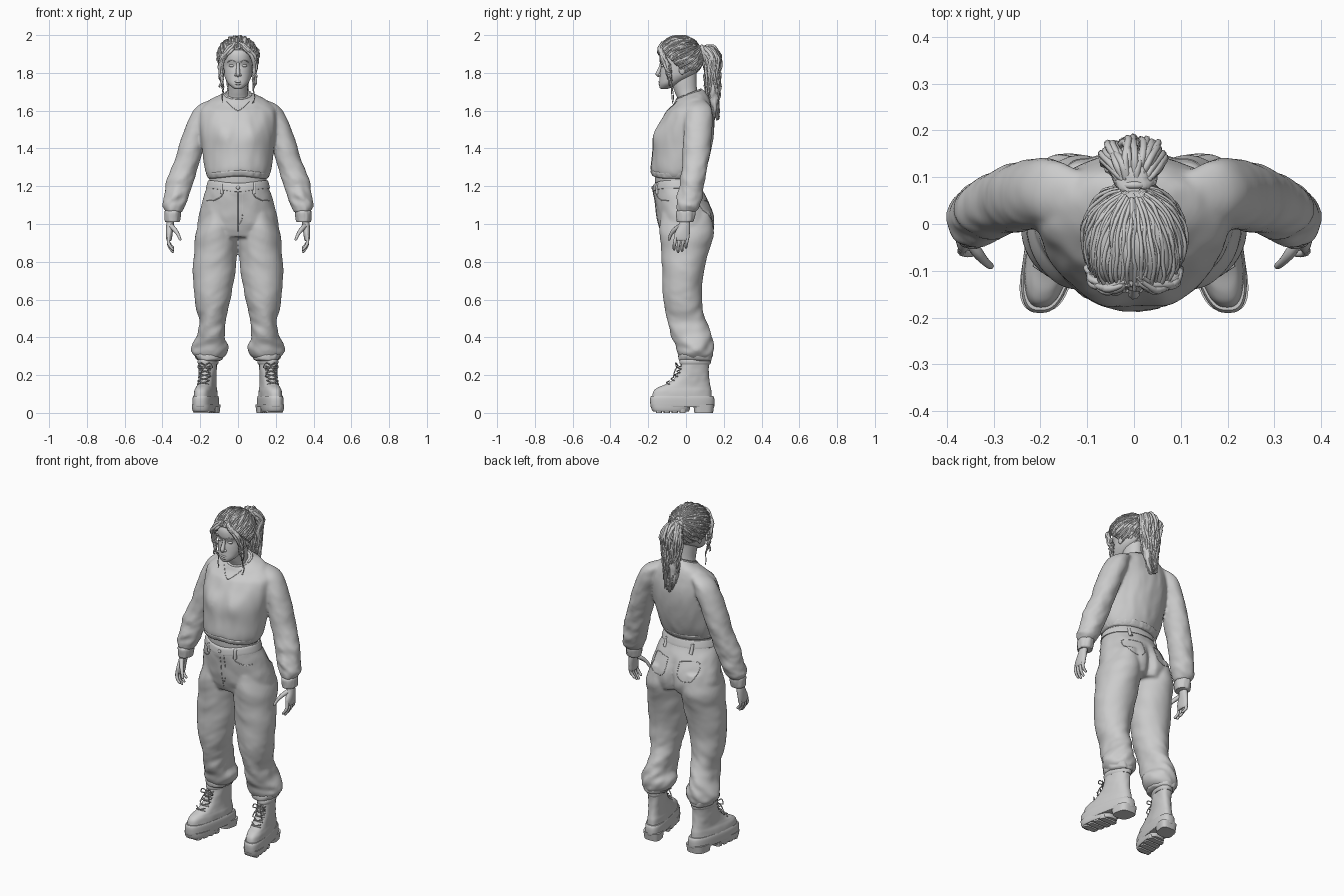
import bpy, bmesh, math, random
from mathutils import Vector, noise

random.seed(4)
CM = 0.01
SIDES = (("left", 1), ("right", -1))
if bpy.data.objects.get("Cube"):
    bpy.data.objects.remove(bpy.data.objects["Cube"])
grey = (0.6, 0.6, 0.6, 1)
clay = bpy.data.materials.new("matte_grey")
clay.use_nodes = True
clay.diffuse_color = grey
clay.node_tree.nodes["Principled BSDF"].inputs["Base Color"].default_value = grey

def finish(bm, name, angle=50):
    bmesh.ops.recalc_face_normals(bm, faces=bm.faces)
    mesh = bpy.data.meshes.new(name)
    bm.to_mesh(mesh)
    bm.free()
    mesh.materials.append(clay)
    obj = bpy.data.objects.new(name, mesh)
    bpy.context.collection.objects.link(obj)
    bpy.ops.object.select_all(action="DESELECT")
    obj.select_set(True)
    bpy.context.view_layer.objects.active = obj
    bpy.ops.object.shade_smooth_by_angle(angle=math.radians(angle))
    return obj

def fuse(name, parts):
    """Merge overlapping cloth pieces into one seamless skin."""
    for obj in parts:
        obj.select_set(True)
    bpy.context.view_layer.objects.active = parts[0]
    bpy.ops.object.join()
    whole = parts[0]
    whole.name = name
    remesh = whole.modifiers.new("blend", "REMESH")
    remesh.mode, remesh.voxel_size, remesh.use_smooth_shade = "VOXEL", 0.008, True
    whole.modifiers.new("soften", "SMOOTH").iterations = 5
    for mod in ("blend", "soften"):
        bpy.ops.object.modifier_apply(modifier=mod)
    return whole

def spline(rows, steps):
    """Smooth curve through rows of any length."""
    out = []
    for i in range(len(rows) - 1):
        a, b, c, d = (rows[min(max(i + k, 0), len(rows) - 1)] for k in (-1, 0, 1, 2))
        for t in (s / steps for s in range(steps)):
            out.append([q + t / 2 * (r - p + t * (2 * p - 5 * q + 4 * r - e + t * (3 * (q - r) + e - p)))
                        for p, q, r, e in zip(a, b, c, d)])
    return out + [list(rows[-1])]

def skin_rings(bm, rings):
    n = len(rings[0])
    for a, b in zip(rings, rings[1:]):
        for k in range(n):
            bm.faces.new((a[k], a[(k + 1) % n], b[(k + 1) % n], b[k]))
    bm.faces.new(rings[0])
    bm.faces.new(rings[-1])

def loft(name, rows, side=1, n=56, power=2, steps=6, fold=0, freq=(14, 14, 14), fade=lambda z: 1, shape=lambda p: p, shear=0):
    """Stack of rounded rings; each row is height, x extents, y extents."""
    bm = bmesh.new()
    rings = []
    for z, xa, xb, ya, yb in spline(rows, steps):
        ring = []
        for k in range(n):
            t = math.tau * k / n
            c, s = (math.copysign(abs(f) ** (2 / power), f) for f in (math.cos(t), math.sin(t)))
            p = Vector(((xa + xb) / 2 + c * (xb - xa) / 2, (ya + yb) / 2 + s * (yb - ya) / 2, z)) * CM
            p.x -= shear * p.y
            q = Vector((p.x * freq[0], p.y * freq[1], (p.z + p.x * 0.5) * freq[2]))
            p += Vector((c, s, 0)) * (noise.noise(q) + 0.5 * noise.noise(q * 2.1)) * fold * fade(p.z)
            p = shape(p)
            ring.append(bm.verts.new((p.x * side, p.y, p.z)))
        rings.append(ring)
    skin_rings(bm, rings)
    return finish(bm, name)

def even(rows):
    """Rows of height, half width, front, back become full extents."""
    return [(z, -w, w, f, b) for z, w, f, b in rows]

def tubes(name, paths, side=1, steps=5, sides=8):
    """Round tubes through points of x, y, z, radius."""
    bm = bmesh.new()
    for path in (spline(pts, steps) for pts in paths):
        rings = []
        for i, (x, y, z, r) in enumerate(path):
            d = Vector(path[min(i + 1, len(path) - 1)][:3]) - Vector(path[max(i - 1, 0)][:3])
            u = d.cross(Vector((0.31, 0.9, 0.3))).normalized()
            v = d.cross(u).normalized()
            turns = [math.tau * k / sides for k in range(sides)]
            ring = [(Vector((x, y, z)) + (u * math.cos(t) + v * math.sin(t)) * max(r, 0.02)) * CM for t in turns]
            rings.append([bm.verts.new((p.x * side, p.y, p.z)) for p in ring])
        skin_rings(bm, rings)
    return finish(bm, name, 80)

def ball(name, centre, size):
    bm = bmesh.new()
    bmesh.ops.create_uvsphere(bm, u_segments=20, v_segments=12, radius=CM)
    for v in bm.verts:
        v.co = Vector(a * b for a, b in zip(v.co, size)) + Vector(centre) * CM
    finish(bm, name)

def drape(obj, pts, r, front=-1):
    """Lay x, z points onto a surface as a thin seam path."""
    cast = [obj.ray_cast(Vector((x * CM, front, z * CM)), Vector((0, -front, 0))) for x, z in spline(pts, 5)]
    return [(*(loc / CM), r) for hit, loc, _, _ in cast if hit]

# Sweater: soft bust, collar rising to the back, hem lifted at the front
def arch(p, amount):
    if p.y < 0:
        p.z += amount * math.exp(-(p.x / 0.1) ** 2)
    return p

def drape_sweater(p):
    if p.y < 0:
        for x in (-0.075, 0.075):
            p.y -= 0.02 * math.exp(-((p.x - x) / 0.05) ** 2 - ((p.z - 1.47) / 0.07) ** 2)
    p.z += max(0, (p.z - 1.6) / 0.085) * p.y * 0.4
    return arch(p, 0.015) if p.z < 1.3 else p

body = loft("sweater_body", even([
    (124, 15.5, -17.5, 8), (127, 17, -18.5, 9.5), (132, 18, -18.5, 11.5), (140, 19, -17.5, 13.5), (148, 20, -16, 14.8),
    (155, 20.5, -13, 15), (161, 19.5, -9.5, 14), (165, 14.5, -6.5, 12), (167.5, 8.5, -5.5, 9), (168.5, 6.5, -4.5, 7.5)]),
    fold=0.006, freq=(16, 16, 5), shape=drape_sweater, n=80)
sleeves = [loft(label + "_sleeve", [
    (166, 9, 14, 4, 9), (164, 9, 19, 1.5, 11.5), (161, 11, 23, 0, 13.3), (155, 13, 26.3, -1, 14.2), (145, 17, 30, -1.5, 13.5),
    (135, 20, 33.2, -2, 12.5), (125, 22.7, 37, -3, 10.5), (117, 25, 39.2, -4, 9), (111, 27.5, 40, -5.3, 7.5),
    (107.5, 29.5, 39.3, -5.5, 6), (106, 30.5, 38.6, -5, 5)], s, fold=0.014, freq=(12, 12, 18),
    fade=lambda z: min(1, 0.3 + 2 * max(0, 1.4 - z))) for label, s in SIDES]
sweater = fuse("sweater", [body] + sleeves)
loft("sweater_hem", even([(123.8, 15.2, -17, 7.6), (124.5, 16, -18, 8.5), (126.5, 16.8, -18.7, 9.5), (127.2, 16.5, -18, 9.2)]),
     n=120, fold=0.004, freq=(50, 50, 4), shape=lambda p: arch(p, 0.015))
circle = [math.tau * k / 24 for k in range(25)]
tubes("neckband", [[(6.9 * math.cos(a), 1.5 + 6.3 * math.sin(a), 168.6 + 2.5 * math.sin(a), 0.6) for a in circle]], steps=2)
tubes("necklace", [drape(sweater, [(x, 165 - 5 * (1 - abs(x) / 6) ** 0.7) for x in (-6, -3, 0, 3, 6)], 0.2)])

# Cuffs and hands
for label, s in SIDES:
    loft(label + "_cuff", [(101, 31, 38.5, -4.5, 3.6), (102, 30.6, 39, -5, 4.2), (106, 30.2, 39, -5.2, 5), (107.5, 31, 38.5, -4, 4.5)],
         s, fold=0.004, freq=(40, 40, 10))
    loft(label + "_palm", [(103, 33.5, 37.5, -3, 2), (99, 34, 38, -4, 2.2), (95, 34.6, 38.2, -6, 2), (92, 35, 38, -6, 1.6), (91, 35.5, 37.5, -5, 1)],
         s, n=24)
    fingers = [[(35.5, -3, 99, 1.3), (33.5, -6, 97, 1.2), (31.8, -8, 94.5, 0.9), (30.6, -9, 91.8, 0.7), (30.3, -9.2, 91.3, 0.1)]]
    for y, drop in zip((-5.3, -3.2, -1.1, 1), (5.5, 6.8, 6.2, 4.5)):
        fingers.append([(36.6, y, 94, 0.9), (36.8, y - 0.6, 92 - drop * 0.3, 0.9), (35.8, y - 1, 92 - drop * 0.7, 0.8),
                        (34.4, y - 1, 92 - drop, 0.65), (34, y - 1, 91.6 - drop, 0.1)])
    tubes(label + "_fingers", fingers, s)

# Bare waist and baggy trousers
loft("midriff", even([(114, 15, -13, 7), (120, 15, -16, 7), (126.5, 15, -16.5, 7)]))

def seat(p):
    if p.y > 0:
        p.y -= 0.03 * math.exp(-(p.x / 0.022) ** 2) * max(0, min(1, (1.14 - p.z) * 8))
    return arch(p, -0.02) if p.z > 1.17 else p

hips = loft("trouser_hips", even([
    (123, 15.7, -16.8, 7.5), (119, 16.6, -17.2, 8.5), (112, 18.8, -16.6, 12), (104, 20.8, -15.5, 15), (98, 21.5, -14, 15.2), (93, 20, -12, 13.5)]),
    fold=0.004, shape=seat, n=80)
legs = [loft(label + "_trouser_leg", [
    (106, 3, 18, -13, 13), (95, 0.2, 22.5, -14, 14.6), (85, 0.5, 23.3, -13, 12), (75, 1.3, 24, -12.6, 9.5),
    (65, 3, 23.5, -12.3, 8.5), (56, 4.8, 22, -11.3, 8.8), (48, 6, 20.8, -9.5, 11), (41, 7, 21.8, -8, 13.3), (35, 5.3, 24.2, -5.5, 14.8),
    (31, 6.5, 23.6, -4, 14), (28, 10, 20.5, -2, 12.5)], s, fold=0.016, freq=(8, 8, 13), steps=9,
    fade=lambda z: min(1, 0.25 + 2 * max(0, 0.7 - z))) for label, s in SIDES]
trousers = fuse("trousers", [hips] + legs)
loft("waistband", even([(119, 16.7, -17.4, 8.7), (119.4, 16.9, -17.7, 8.9), (122.5, 16.1, -17.3, 7.9), (123.3, 15.7, -16.8, 7.5)]),
     steps=3, shape=lambda p: arch(p, -0.02))
for label, s in SIDES:
    loft(label + "_trouser_cuff", [(27.5, 10, 20.5, -3, 13), (28.5, 8.5, 22, -4, 13.7), (31, 8.3, 22.6, -4, 14), (32, 9, 21, -2, 13)],
         s, fold=0.008, freq=(30, 30, 8))
    tubes(label + "_pocket_seams", [
        drape(trousers, [(s * 8, 117), (s * 9, 114.5), (s * 13, 112.5), (s * 16.5, 112.5)], 0.25),
        drape(trousers, [(s * x, z) for x, z in ((4, 112), (4.5, 104), (9, 101.5), (14, 104), (14, 112), (4, 112))], 0.2, 1)])
    tubes(label + "_belt_loops", [drape(trousers, [(s * 8.7, z) for z in (116, 119, 121.5)], 1, f) for f in (-1, 1)])
tubes("fly_seam", [drape(trousers, [(2.5, 117), (2.5, 106), (1.5, 101), (0, 99)], 0.2), drape(trousers, [(0, 117), (0, 108), (0, 96)], 0.2)])
ball("waist_button", (0, -17.7, 119.2), (1, 0.6, 1))

# Chunky lace-up boots, toes turned out
def boot(name, rows, s, **kw):
    loft(name, [(z, 16.7 - w, 16.7 + w, f, b) for z, w, f, b in rows], s, shear=0.18, **kw)

for label, s in SIDES:
    boot(label + "_boot_platform", [(3, 5.4, -18.3, 14.5), (3.6, 5.7, -18.8, 15), (7.5, 5.7, -19, 15), (9, 5.3, -18.4, 14.3)], s, power=2.8, steps=3)
    boot(label + "_boot_fore_sole", [(0.8, 5.1, -17.5, 1.5), (1.8, 5.5, -18.2, 2), (4.5, 5.6, -18.8, 2.5)], s, power=2.8, steps=2)
    boot(label + "_boot_heel", [(0, 5, 4.5, 14.3), (4.5, 5.5, 3.8, 15)], s, power=3.2, steps=2)
    for k in range(4):
        y = -16 + 4.2 * k
        boot(label + "_tread_lug_" + str(k + 1), [(0, 4.2 + 0.3 * min(k, 2), y, y + 3.2), (2, 4.5 + 0.3 * min(k, 2), y, y + 3.4)], s, power=6, n=24, steps=1)
    boot(label + "_boot_upper", [
        (8, 5.3, -18, 13.6), (11.5, 5.1, -17.2, 13.3), (13.5, 4.7, -14.8, 13), (15.3, 4.5, -10.5, 12.7), (18, 4.4, -6.5, 12.3),
        (22, 4.4, -3.6, 12), (27, 4.7, -2.6, 12.4), (31, 5, -2.4, 12.6)], s, fold=0.003, power=2.4)
    boot(label + "_boot_collar", [(25.5, 4.8, -3, 12.7), (26.5, 5.3, -3.4, 13.1), (27.8, 5.3, -3.3, 13.1), (28.5, 4.8, -2.8, 12.7)], s, steps=3)
    laces = []
    for d in (-1, 1):
        for y, z in ((-10, 16), (-7.5, 18), (-5.6, 20), (-4.4, 22), (-3.8, 24)):
            x = 16.7 - 0.18 * y
            laces.append([(x - 3 * d, y + 1.2, z - 0.8, 0.3), (x, y - 0.4, z, 0.3), (x + 3 * d, y + 1.2, z + 0.9, 0.3)])
        laces.append([(17.4, -4.2, 25, 0.3), (17.4 + 2.5 * d, -5.5, 26.5, 0.3), (17.4 + 3.8 * d, -5, 24, 0.3), (17.4 + d, -4.6, 24, 0.3)])
        laces.append([(17.4, -4.4, 25, 0.3), (17.4 + 2 * d, -6, 22, 0.3), (17.4 + 3 * d, -6.6, 19, 0.3)])
    tubes(label + "_laces", laces, s)

# Neck, head and face
loft("neck", even([(160, 8, -4, 10), (166, 6, -4.5, 7.5), (170, 5.2, -6, 6), (176, 5.2, -8, 5.5), (180, 5, -8, 5.5)]))
head = loft("head", even([
    (171.5, 1.6, -13.2, -10), (172.3, 3, -14, -7.5), (174.5, 5.4, -14.2, -3), (178, 7.1, -13.9, 3), (181, 7.7, -13.6, 6),
    (184, 8, -13.2, 7), (187, 8, -14.1, 7.5), (191, 7.8, -13.6, 7), (195, 6, -10.5, 4.5), (198, 2.5, -6, 0)]), power=2.2)
tubes("nose", [[(0, -13, 186, 0.7), (0, -13.6, 183, 0.9), (0, -14.6, 180.4, 1.2), (0, -14.9, 179.2, 1.2), (0, -14, 178.2, 0.7)]])
tubes("lips", [[(-2.4, -13, 174.7, 0.2), (-1, -13.9, z, 0.55), (1, -13.9, z, 0.55), (2.4, -13, 174.7, 0.2)] for z in (174.2, 175.2)])
for label, s in SIDES:
    ball(label + "_eye", (s * 3.2, -12.1, 183.8), (1.6, 1.1, 0.8))
    ball(label + "_nostril", (s * 1.2, -13.9, 178.9), (0.8, 0.9, 0.7))
    ball(label + "_ear", (s * 7.9, -2, 182), (0.9, 1.8, 3))
    tubes(label + "_brow", [drape(head, [(s * 1.5, 185.8), (s * 3.5, 186.6), (s * 5.4, 185.8)], 0.25)])

# Hair swept back in grooves toward the tie, with loose strands on top
def swept(a, t):
    lift = math.cos(a)
    t *= math.radians(113 + 11 * lift + 4 * noise.noise(Vector((math.cos(a), math.sin(a), 0)) * 6))
    d = Vector((0, 0.87, 0.5)) * math.cos(t) + Vector((math.sin(a), -0.5 * lift, 0.87 * lift)) * math.sin(t)
    rough = (0.003 * math.sin(a * 23 + 2 * math.sin(t * 3)) + 0.006 * noise.noise(Vector((a * 4, t * 2, 3)))) * math.sin(t)
    return Vector((d.x * 0.109, d.y * 0.122 - 0.032, d.z * 0.109 + 1.885)) + d * rough

def wave(pts, amount):
    return [(*(v + random.uniform(-amount, amount) for v in p[:3]), p[3]) for p in pts]

bm = bmesh.new()
skin_rings(bm, [[bm.verts.new(swept(math.tau * k / 160, i / 28)) for k in range(160)] for i in range(1, 29)])
finish(bm, "hair_cap", 80)
tubes("swept_strands", [wave([(*(swept(k * 0.126, t / 8) / CM), 0.45) for t in range(1, 9)], 0.3) for k in range(50)], sides=6, steps=3)
for label, s in SIDES:
    locks = []
    for k in range(20):
        end = random.choice((172, 176, 179, 182))
        mid = (end + 188) / 2
        locks.append(wave([(1, -12, 195.5, 0.5), (4.5, -13.7, 192.5, 0.8), (8, -12.5, 188.5, 0.8), (9.2, -10, mid + 1, 0.7),
                           (8.6, -9.5, mid - 2, 0.6), (9, -8.5, end + 2, 0.5), (8.2, -8, end, 0.05)], 1))
    for k in range(2):
        locks.append(wave([(8.5, -8, 180, 0.3), (9, -8, 175, 0.25), (8, -7.5, 171, 0.25), (8.7, -7, 167, 0.2), (8, -7, 164, 0.05)], 0.5))
    tubes(label + "_face_locks", locks, s, sides=6)

# Ponytail: a core wrapped in curly locks
loft("ponytail_core", even([(156, 1, 14.5, 16), (160, 3, 13, 17), (168, 4.5, 11.3, 17), (178, 5.6, 10.3, 17.5), (187, 5.6, 8.5, 17),
     (192, 4.5, 6.5, 15), (194.5, 2, 6.5, 12)]), fold=0.012, freq=(45, 45, 12))
curls = []
for k in range(50):
    c, f, end = math.cos(k * 0.126), math.sin(k * 0.126), random.uniform(154, 168)
    path = [(c, 7, 192, 0.6), (c * 3.8, 11 + f * 2.5, 192.6 + f, 0.8)]
    for j in range(1, 9):
        z = 192 + (end - 192) * j / 8
        w = 6 - 4.2 * max(0, (182 - z) / 28)
        path.append((c * w, 14 + f * min(w, 4.8) * 0.75 + 0.1 * min(0, z - 170) * -1, z, 0.85 - 0.06 * j))
    curls.append(wave(path, 0.9))
tubes("ponytail_curls", curls, sides=6, steps=4)
tubes("hair_tie", [[(3 * math.cos(a), 8.3, 191.3 + 3 * math.sin(a), 0.8) for a in circle]], steps=2)
